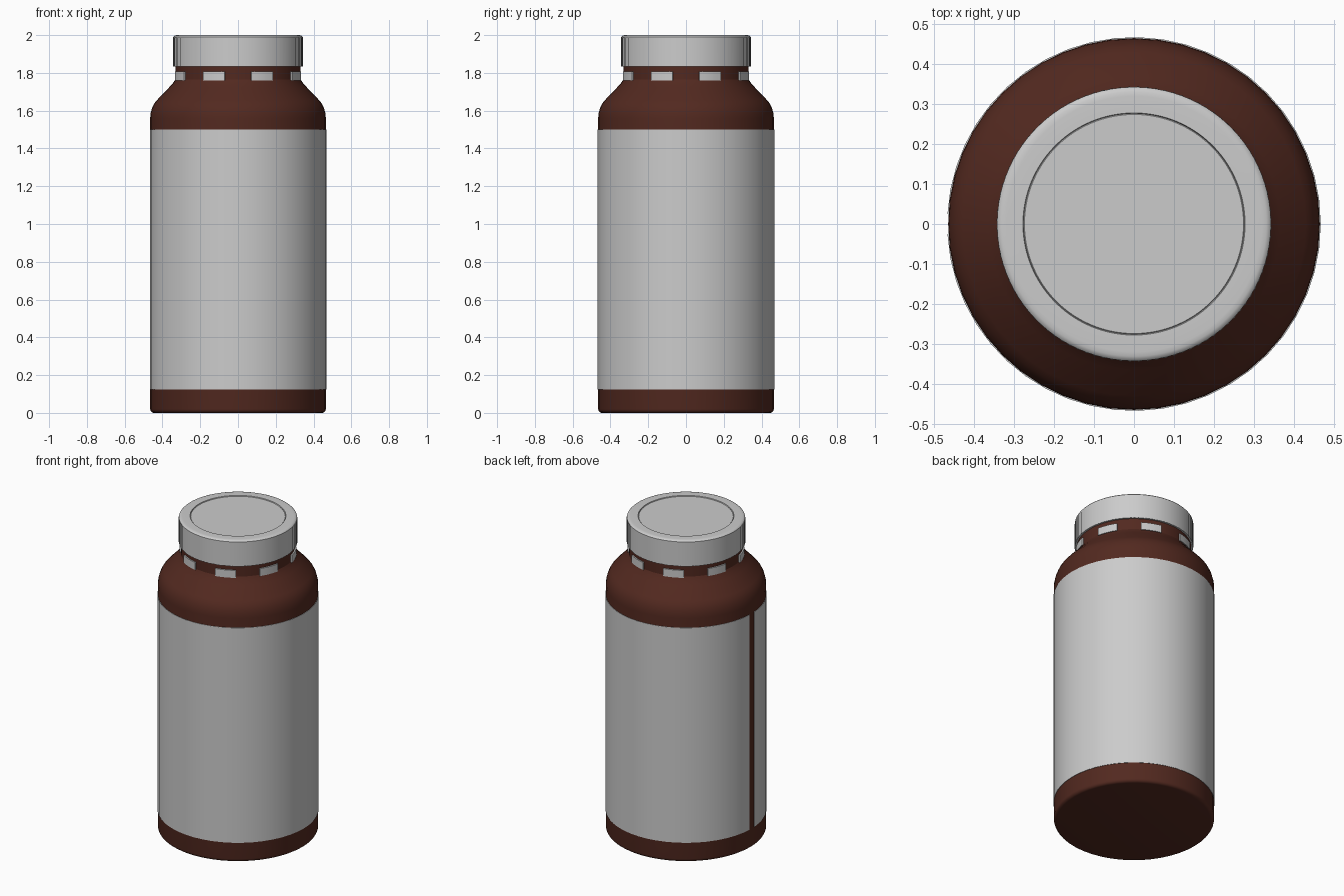
import bpy, bmesh
from math import sin, cos, pi, radians

if "Cube" in bpy.data.objects:
    bpy.data.objects.remove(bpy.data.objects["Cube"])

brown = bpy.data.materials.new("brown_plastic")
brown.diffuse_color = (0.085, 0.022, 0.014, 1)
brown.use_nodes = True
brown.node_tree.nodes["Principled BSDF"].inputs["Base Color"].default_value = brown.diffuse_color


def finish(name, bm, mat=None, angle=30):
    bmesh.ops.remove_doubles(bm, verts=bm.verts, dist=1e-5)
    bmesh.ops.recalc_face_normals(bm, faces=bm.faces)
    me = bpy.data.meshes.new(name)
    bm.to_mesh(me)
    bm.free()
    ob = bpy.data.objects.new(name, me)
    bpy.context.collection.objects.link(ob)
    if mat:
        me.materials.append(mat)
    bpy.ops.object.select_all(action='DESELECT')
    ob.select_set(True)
    bpy.context.view_layer.objects.active = ob
    bpy.ops.object.shade_smooth_by_angle(angle=radians(angle))
    return ob


def sweep(bm, profile, start, end, steps, closed=False, offset=None):
    """Revolve (r, z) points about z; closed profiles on partial arcs get end caps."""
    full = abs(end - start - 2 * pi) < 1e-6
    rings = []
    for i in range(steps if full else steps + 1):
        a = start + (end - start) * i / steps
        ring = []
        for j, (r, z) in enumerate(profile):
            rr = r + (offset(i, j) if offset else 0)
            ring.append(bm.verts.new((rr * cos(a), rr * sin(a), z)))
        rings.append(ring)
    n = len(profile)
    for i in range(steps):
        p, q = rings[i], rings[(i + 1) % len(rings)]
        for j in range(n if closed else n - 1):
            k = (j + 1) % n
            bm.faces.new((p[j], q[j], q[k], p[k]))
    if closed and not full:
        bm.faces.new(rings[0])
        bm.faces.new(rings[-1])
    if not closed:
        for j in (0, n - 1):
            bm.faces.new([ring[j] for ring in rings])


# bottle: rounded foot, straight wall, curved shoulder, neck
R = 0.465
foot = [(R - 0.02 + 0.02 * sin(t * pi / 8), 0.02 - 0.02 * cos(t * pi / 8)) for t in range(5)]
shoulder = [(R, 1.56), (0.463, 1.585), (0.456, 1.612), (0.445, 1.636), (0.43, 1.655),
            (0.365, 1.723), (0.345, 1.745), (0.337, 1.757), (0.332, 1.765)]
neck = [(0.332, 1.85), (0.31, 1.85), (0.31, 1.96)]
bm = bmesh.new()
sweep(bm, foot + shoulder + neck, 0, 2 * pi, 48)
finish("bottle", bm, brown)

# wrap-around label with a narrow seam gap on the -x side
bm = bmesh.new()
sweep(bm, [(0.462, 0.125), (0.4675, 0.125), (0.4675, 1.5), (0.462, 1.5)],
      radians(183), radians(537), 48, closed=True)
finish("label", bm)

# tamper ring: eight segments with gaps on the axes and diagonals
bm = bmesh.new()
for k in range(8):
    mid = radians(22.5 + 45 * k)
    half = radians(10.5)
    sweep(bm, [(0.325, 1.76), (0.34, 1.76), (0.34, 1.808), (0.325, 1.808)],
          mid - half, mid + half, 4, closed=True)
finish("tamper_ring", bm)

# cap: ribbed skirt, rounded rim, slightly recessed top disc
ribs = 96
cap_profile = [(0.318, 1.96), (0.318, 1.835), (0.341, 1.835), (0.341, 1.985), (0.341, 1.991),
               (0.338, 1.996), (0.331, 1.999), (0.32, 2.0), (0.278, 2.0),
               (0.276, 1.994), (0.274, 1.996)]
bm = bmesh.new()
sweep(bm, cap_profile, 0, 2 * pi, ribs * 2,
      offset=lambda i, j: 0.003 * (i % 2) if j in (2, 3) else (0.0015 if j == 4 else 0))
finish("cap", bm, angle=40)
